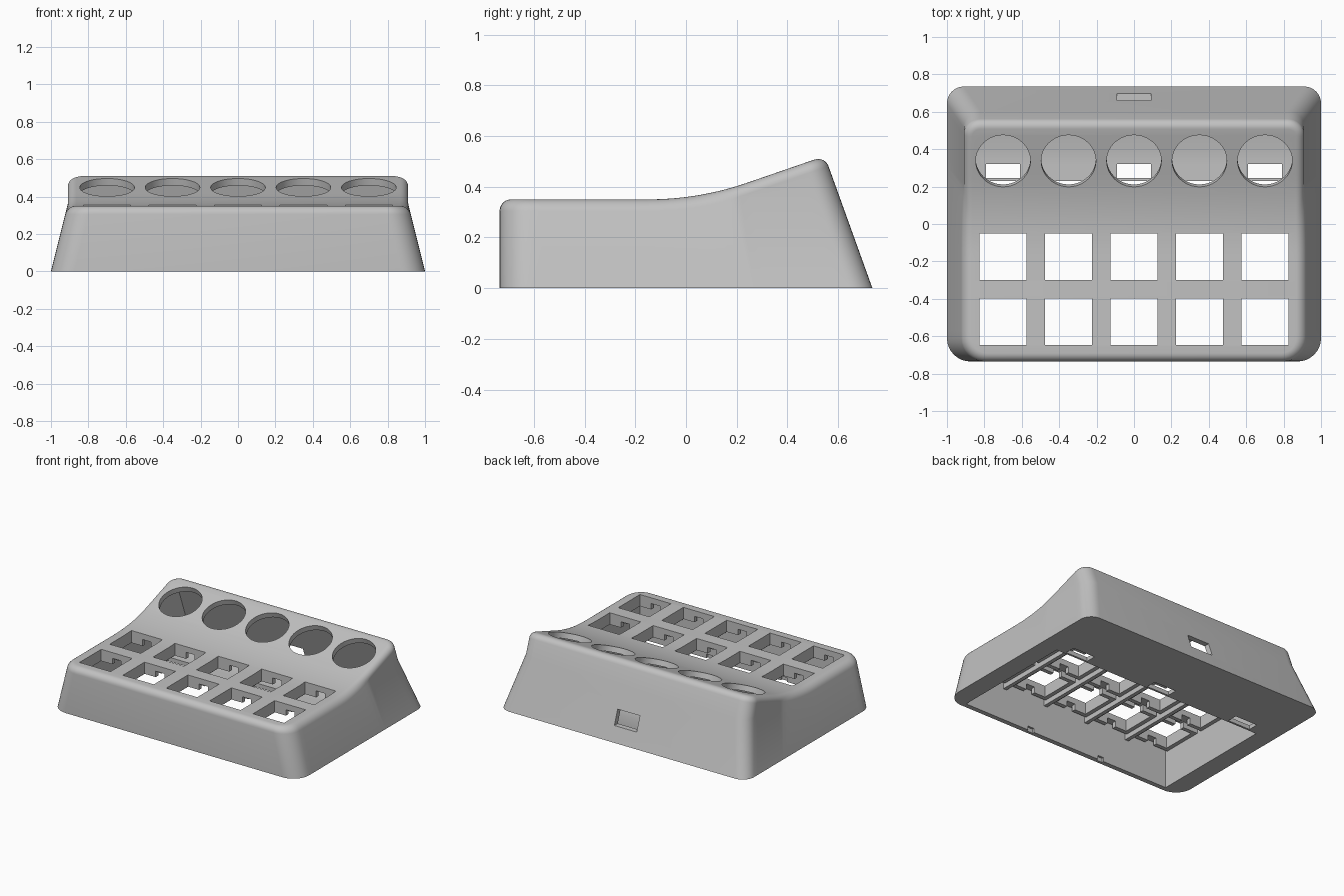
import bpy, bmesh, math
from mathutils import Matrix

cube = bpy.data.objects.get("Cube")
if cube:
    bpy.data.objects.remove(cube, do_unlink=True)

grey = bpy.data.materials.new("matte_grey")
grey.use_nodes = True
GREY = (0.54, 0.54, 0.54, 1)
grey.diffuse_color = GREY
grey.node_tree.nodes["Principled BSDF"].inputs["Base Color"].default_value = GREY

FILLET = 0.045
COLUMNS = [-0.7, -0.35, 0, 0.35, 0.7]
ROWS = [-0.175, -0.523]
HOLE = 0.25
TILT = math.atan(0.345)


def finish(bm, name):
    bmesh.ops.recalc_face_normals(bm, faces=bm.faces)
    mesh = bpy.data.meshes.new(name)
    bm.to_mesh(mesh)
    bm.free()
    mesh.materials.append(grey)
    obj = bpy.data.objects.new(name, mesh)
    bpy.context.collection.objects.link(obj)
    return obj


def add_box(bm, x0, x1, y0, y1, z0, z1):
    m = Matrix.Translation(((x0 + x1) / 2, (y0 + y1) / 2, (z0 + z1) / 2))
    m = m @ Matrix.Diagonal((x1 - x0, y1 - y0, z1 - z0, 1))
    bmesh.ops.create_cube(bm, size=1, matrix=m)


def add_prism(bm, profile, x0, x1):
    """Extrude a (y, z) profile along x."""
    face = bm.faces.new([bm.verts.new((x0, y, z)) for y, z in profile])
    new = bmesh.ops.extrude_face_region(bm, geom=[face])["geom"]
    verts = [v for v in new if isinstance(v, bmesh.types.BMVert)]
    bmesh.ops.translate(bm, verts=verts, vec=(x1 - x0, 0, 0))


def cut(obj, cutter):
    mod = obj.modifiers.new("cut", "BOOLEAN")
    mod.operation = "DIFFERENCE"
    mod.solver = "EXACT"
    mod.object = cutter
    cutter.hide_render = True
    bpy.context.view_layer.objects.active = obj
    bpy.ops.object.modifier_apply(modifier=mod.name)
    bpy.data.objects.remove(cutter, do_unlink=True)


def top(y):
    """Height of the top: flat, then an arc, then a straight ramp."""
    radius, start = 1.2, -0.15
    end = radius * math.sin(TILT)
    d = max(0, y - start)
    a = min(d, end)
    rise = radius - math.sqrt(radius ** 2 - a ** 2)
    return 0.35 + rise + (d - a) * math.tan(TILT)


# Right half of the outline, from the front corner to the back corner
ARC, SIDE = 8, 30
PARAMS = [("front", i / ARC) for i in range(ARC + 1)]
PARAMS += [("side", i / SIDE) for i in range(1, SIDE)]
PARAMS += [("back", i / ARC) for i in range(ARC + 1)]


def outline(param, z, inset):
    part, t = param
    w = 1 - 0.25 * min(z, 0.36) - inset
    front, back = -0.735 + inset, 0.735 - 0.36 * z - inset
    rf, rb = 0.125 - inset, 0.09 - inset
    a = t * math.pi / 2
    if part == "front":
        return w - rf + rf * math.sin(a), front + rf - rf * math.cos(a)
    if part == "back":
        return w - rb + rb * math.cos(a), back - rb + rb * math.sin(a)
    return w, front + rf + t * (back - rb - front - rf)


def half_ring(inset, drop, limit=9):
    points = []
    for p in PARAMS:
        z = 0.3
        for _ in range(12):
            z = top(outline(p, z, inset)[1]) - drop
        z = min(z, limit)
        points.append((*outline(p, z, inset), z))
    return points


# Body: stacked rings, tapered walls, filleted rim and a curved top
halves = [half_ring(0, FILLET, 0), half_ring(0, FILLET, 0.36)]
for i in range(7):
    a = i / 6 * math.pi / 2
    halves.append(half_ring(FILLET * (1 - math.cos(a)), FILLET * (1 - math.sin(a))))
bm = bmesh.new()
rings = []
for half in halves:
    pts = half + [(-x, y, z) for x, y, z in reversed(half)]
    rings.append([bm.verts.new(p) for p in pts])
n = len(rings[0])
for low, high in zip(rings, rings[1:]):
    for i in range(n):
        j = (i + 1) % n
        bm.faces.new((low[i], low[j], high[j], high[i]))
bm.faces.new(rings[0])
for i in range(n // 2 - 1):
    r = rings[-1]
    bm.faces.new((r[i], r[i + 1], r[n - 2 - i], r[n - 1 - i]))
bmesh.ops.remove_doubles(bm, verts=bm.verts, dist=0.0005)
body = finish(bm, "case_body")

# Hollow interior with a rear floor that ramps up to the back wall
bm = bmesh.new()
curve = [-0.15 + 0.65 * i / 16 for i in range(17)]
profile = [(-0.70, -0.1), (-0.70, 0.308)] + [(y, top(y) - 0.042) for y in curve]
profile += [(0.525, 0.462), (0.66, 0.1), (0.4, 0.03), (0.23, 0.03), (0.23, -0.1)]
add_prism(bm, profile, -0.86, 0.86)
cut(body, finish(bm, "cavity_cutter"))

# Key holes, round button holes, floor slots, cable port and front notches
bm = bmesh.new()
h = HOLE / 2
for x in COLUMNS:
    for y in ROWS:
        add_box(bm, x - h, x + h, y - h, y + h, 0.2, 0.5)
    place = Matrix.Translation((x, 0.337, top(0.337))) @ Matrix.Rotation(TILT, 4, "X")
    bmesh.ops.create_cone(bm, cap_ends=True, segments=64, radius1=0.146,
                          radius2=0.146, depth=0.2, matrix=place)
for x in COLUMNS[::2]:
    add_box(bm, x - 0.09, x + 0.09, 0.245, 0.32, -0.05, 0.06)
add_box(bm, -0.09, 0.09, 0.6, 0.8, 0.105, 0.21)
for x in (-0.3, 0.3):
    add_box(bm, x - 0.025, x + 0.025, -0.715, -0.68, -0.05, 0.03)
cut(body, finish(bm, "opening_cutter"))

bpy.ops.object.select_all(action="DESELECT")
body.select_set(True)
bpy.context.view_layer.objects.active = body
bpy.ops.object.shade_smooth_by_angle(angle=math.radians(30))

# Stiffening ribs between the key columns
bm = bmesh.new()
rib = [(-0.71, 0.235), (0.18, 0.235), (0.18, 0.37), (-0.15, 0.32), (-0.71, 0.32)]
for x in (-0.525, -0.175, 0.175, 0.525):
    add_prism(bm, rib, x - 0.014, x + 0.014)
finish(bm, "stiffening_ribs")

# Key sockets under the top, notched at the front and back
bm = bmesh.new()
z0, z1, gap, wall = 0.265, 0.32, 0.035, 0.03
for x in COLUMNS:
    for y in ROWS:
        for s in (-1, 1):
            ys = sorted((y + s * h, y + s * (h + wall)))
            for t in (-1, 1):
                xs = sorted((x + t * gap, x + t * h))
                add_box(bm, *xs, *ys, z0, z1)
            xs = sorted((x + s * h, x + s * (h + wall)))
            add_box(bm, *xs, y - h - wall, y + h + wall, z0, z1)
finish(bm, "key_sockets")
